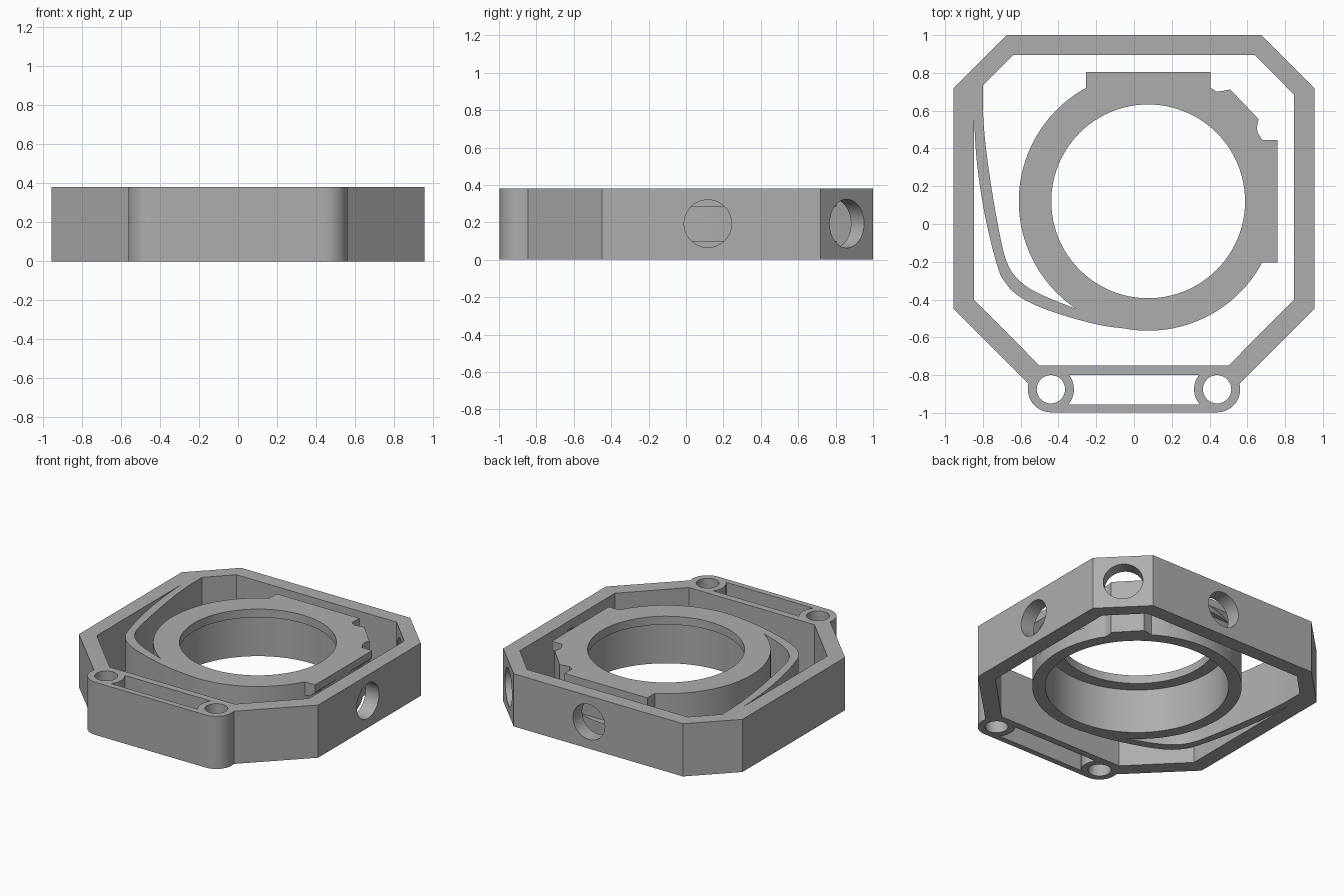
import bpy, bmesh, math
from mathutils import Vector, Matrix

cube = bpy.data.objects.get("Cube")
if cube:
    bpy.data.objects.remove(cube)

H = 0.38                       # overall height
CX, CY = 0.075, 0.12           # ring centre
HOLE_Z = 0.193

grey = bpy.data.materials.new("machined grey")
grey.use_nodes = True
grey.diffuse_color = (0.42, 0.42, 0.42, 1)
grey.node_tree.nodes["Principled BSDF"].inputs["Base Color"].default_value = (0.42, 0.42, 0.42, 1)


def arc(cx, cy, r, a0=0, a1=360, n=96):
    full = abs(a1 - a0) == 360
    steps = n if full else n + 1
    angles = [math.radians(a0 + (a1 - a0) * i / n) for i in range(steps)]
    return [(cx + r * math.cos(a), cy + r * math.sin(a)) for a in angles]


def smooth_path(points, n=8):
    """Catmull-Rom curve through the points."""
    p = [Vector(q) for q in points]
    p = [2 * p[0] - p[1]] + p + [2 * p[-1] - p[-2]]
    out = []
    for a, b, c, d in zip(p, p[1:], p[2:], p[3:]):
        for i in range(n):
            t = i / n
            out.append(0.5 * (2 * b + (c - a) * t + (2 * a - 5 * b + 4 * c - d) * t * t
                              + (3 * b - a - 3 * c + d) * t ** 3))
    return [tuple(v) for v in out + [p[-2]]]


def mesh_object(name, mesh):
    obj = bpy.data.objects.new(name, mesh)
    bpy.context.collection.objects.link(obj)
    mesh.materials.clear()
    mesh.materials.append(grey)
    return obj


def evaluated_mesh(obj):
    dg = bpy.context.evaluated_depsgraph_get()
    return bpy.data.meshes.new_from_object(obj.evaluated_get(dg))


def plate(name, loops, z0=0.0, z1=H):
    """Extrude flat outlines (first is the outside, the rest are holes)."""
    curve = bpy.data.curves.new(name, "CURVE")
    curve.dimensions = "2D"
    curve.fill_mode = "BOTH"
    curve.extrude = (z1 - z0) / 2
    for loop in loops:
        spline = curve.splines.new("POLY")
        spline.points.add(len(loop) - 1)
        for point, (x, y) in zip(spline.points, loop):
            point.co = (x, y, 0, 1)
        spline.use_cyclic_u = True
    temp = bpy.data.objects.new("outline", curve)
    bpy.context.collection.objects.link(temp)
    mesh = evaluated_mesh(temp)
    bpy.data.objects.remove(temp)
    mesh.transform(Matrix.Translation((0, 0, (z0 + z1) / 2)))
    bm = bmesh.new()
    bm.from_mesh(mesh)
    bmesh.ops.remove_doubles(bm, verts=bm.verts, dist=1e-5)
    bmesh.ops.recalc_face_normals(bm, faces=bm.faces)
    bm.to_mesh(mesh)
    bm.free()
    return mesh_object(name, mesh)


def cut(obj, cutters):
    for cutter in cutters:
        cutter.hide_render = True
        mod = obj.modifiers.new("cut", "BOOLEAN")
        mod.operation = "DIFFERENCE"
        mod.solver = "EXACT"
        mod.object = cutter
    mesh = evaluated_mesh(obj)
    obj.modifiers.clear()
    obj.data = mesh
    for cutter in cutters:
        bpy.data.objects.remove(cutter)


def cylinder(centre, direction, r, length):
    bm = bmesh.new()
    turn = Vector(direction).to_track_quat("Z", "Y").to_matrix().to_4x4()
    bmesh.ops.create_cone(bm, cap_ends=True, segments=64, radius1=r, radius2=r,
                          depth=length, matrix=Matrix.Translation(centre) @ turn)
    mesh = bpy.data.meshes.new("cutter")
    bm.to_mesh(mesh)
    bm.free()
    return mesh_object("cutter", mesh)


def mirrored(points):
    return points + [(-x, y) for x, y in reversed(points)]


def rail(name, profile, a, b, angle):
    """Extrude a (distance, height) profile sideways from a to b, turned about the ring."""
    bm = bmesh.new()
    ends = [[bm.verts.new((d, s, z)) for d, z in profile] for s in (a, b)]
    for end in ends:
        bm.faces.new(end)
    n = len(profile)
    for i in range(n):
        j = (i + 1) % n
        bm.faces.new((ends[0][i], ends[0][j], ends[1][j], ends[1][i]))
    bmesh.ops.recalc_face_normals(bm, faces=bm.faces)
    bm.transform(Matrix.Translation((CX, CY, 0)) @ Matrix.Rotation(angle, 4, "Z"))
    mesh = bpy.data.meshes.new(name)
    bm.to_mesh(mesh)
    bm.free()
    return mesh_object(name, mesh)


# Outer frame with two pin lugs and a slot along the front
LUG = (0.44, -0.875)
outer = mirrored([(0.675, 1.0), (0.955, 0.72), (0.955, -0.45)]
                 + arc(*LUG, 0.122, 14, -90, 20))
inner = mirrored([(0.64, 0.895), (0.847, 0.685), (0.847, -0.40), (0.50, -0.75)])
slot = mirrored(arc(*LUG, 0.122, 142, 221, 14))
pins = [arc(s * LUG[0], LUG[1], 0.075, n=48) for s in (1, -1)]
frame = plate("outer_frame", [outer, inner, slot] + pins)
cut(frame, [cylinder((0.9, 0.117, HOLE_Z), (1, 0, 0), 0.127, 0.3),
            cylinder((CX, 0.95, HOLE_Z), (0, 1, 0), 0.127, 0.3),
            cylinder((0.785, 0.83, HOLE_Z), (1, 1, 0), 0.13, 0.4)])

# Flexing arm from the left wall to the ring
arm_outside = smooth_path([(-0.85, 0.635), (-0.833, 0.34), (-0.79, 0.05), (-0.727, -0.21),
                           (-0.685, -0.305), (-0.605, -0.385), (-0.445, -0.46),
                           (-0.18, -0.535), (0.055, -0.563)])
arm_inside = smooth_path([(-0.80, 0.735), (-0.796, 0.53), (-0.765, 0.26), (-0.712, -0.05),
                          (-0.67, -0.21), (-0.606, -0.30), (-0.5, -0.37), (-0.28, -0.46)])
plate("flexure_arm", [[(-0.86, 0.72), (-0.86, 0.635)] + arm_outside
                      + [(0.05, -0.51)] + arm_inside[::-1]])

# Ring body, notched behind each pad, and its thin top lip
ring = plate("ring_body", [arc(CX, CY, 0.685), arc(CX, CY, 0.60)])
notch = [(0.64, 0.10), (0.8, 0.10), (0.8, 0.285), (0.64, 0.285)]
cut(ring, [rail("cutter", notch, -0.4, 0.325, 0),
           rail("cutter", notch, -0.33, 0.4, math.pi / 2)])
plate("ring_lip", [arc(CX, CY, 0.61), arc(CX, CY, 0.513)], 0.32, H)

# Two overhanging pads with a sloped underside
pad = [(0.60, 0.285), (0.64, 0.285), (0.685, 0.325), (0.685, H), (0.60, H)]
rail("right_pad", pad, -0.325, 0.325, 0)
rail("back_pad", pad, -0.33, 0.33, math.pi / 2)

# Corner contact block with scooped sides
plate("corner_block", [[(0.405, 0.72), (0.43, 0.70), (0.47, 0.705), (0.51, 0.712),
                        (0.66, 0.555), (0.65, 0.51), (0.657, 0.475), (0.68, 0.445),
                        (0.56, 0.50), (0.52, 0.555), (0.455, 0.61), (0.38, 0.66)]])

# Smooth curved walls, keep hard edges crisp
bpy.ops.object.select_all(action="DESELECT")
for obj in bpy.context.scene.objects:
    if obj.type == "MESH" and grey.name in obj.data.materials:
        obj.select_set(True)
        bpy.context.view_layer.objects.active = obj
bpy.ops.object.shade_smooth_by_angle(angle=math.radians(30))
